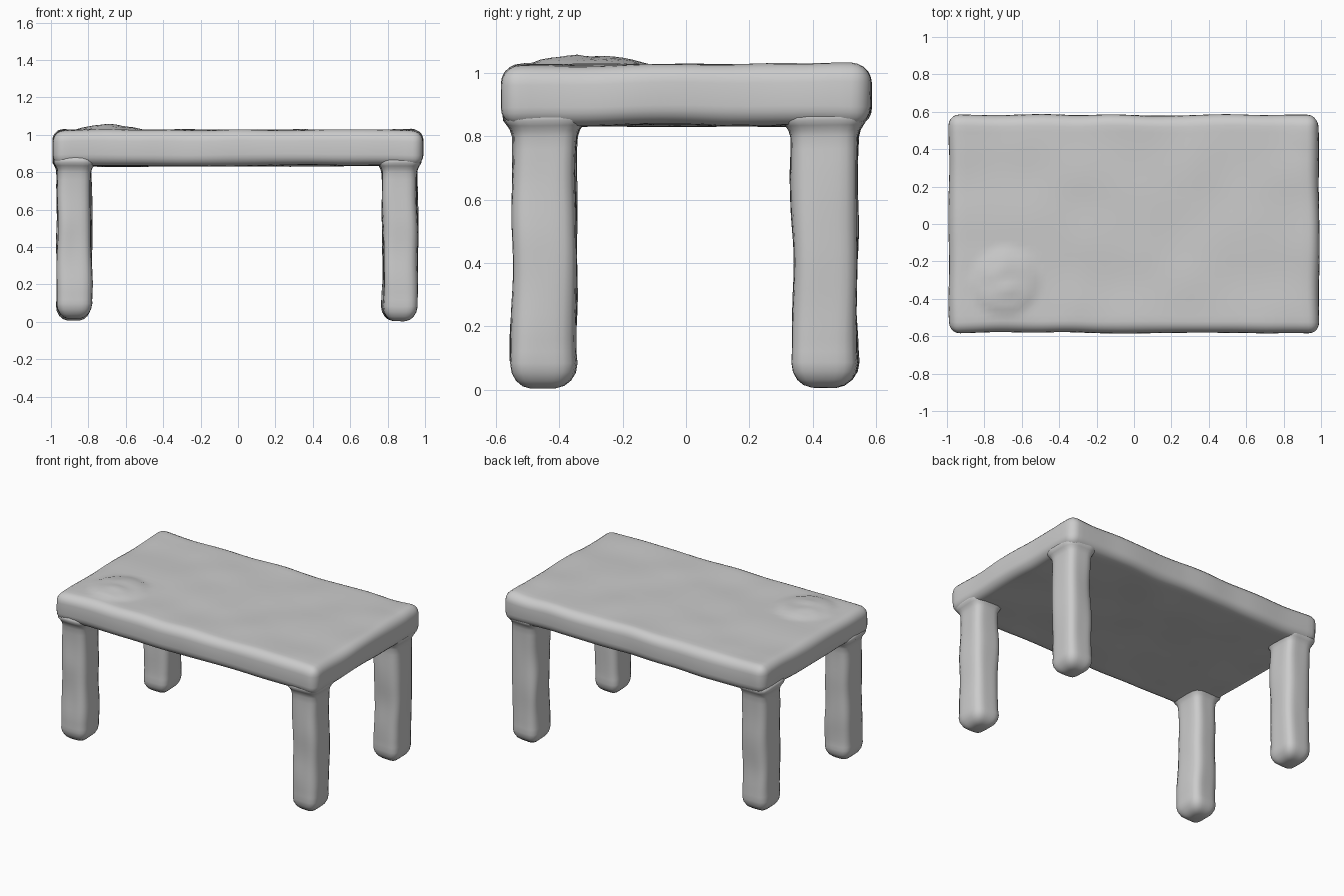
import bpy, bmesh, math
from mathutils import Vector, noise

cube = bpy.data.objects.get("Cube")
if cube:
    bpy.data.objects.remove(cube, do_unlink=True)

# One matte clay colour for the whole table
clay = bpy.data.materials.new("grey clay")
clay.use_nodes = True
CLAY = (0.6, 0.6, 0.6, 1)
clay.diffuse_color = CLAY
clay.node_tree.nodes["Principled BSDF"].inputs["Base Color"].default_value = CLAY


def wobble(p, amount, scale):
    """Hand-shaped unevenness."""
    return noise.noise_vector(Vector(p) * scale) * amount


def finish(bm, name):
    bmesh.ops.recalc_face_normals(bm, faces=bm.faces)
    mesh = bpy.data.meshes.new(name)
    bm.to_mesh(mesh)
    bm.free()
    mesh.materials.append(clay)
    obj = bpy.data.objects.new(name, mesh)
    bpy.context.collection.objects.link(obj)
    for poly in mesh.polygons:
        poly.use_smooth = True
    return obj


def add_tabletop():
    size = Vector((1.98, 1.165, 0.192))
    bm = bmesh.new()
    bmesh.ops.create_cube(bm, size=1)
    for v in bm.verts:
        v.co = v.co * size
    bmesh.ops.bevel(bm, geom=bm.edges[:], offset=0.06, segments=5,
                    profile=0.5, affect='EDGES')
    # Slice the slab into a grid so it can be made uneven
    for axis, count in ((0, 60), (1, 36)):
        normal = Vector((0, 0, 0))
        normal[axis] = 1
        for i in range(1, count):
            where = normal * (i / count - 0.5) * (size[axis] - 0.13)
            bmesh.ops.bisect_plane(bm, geom=bm.verts[:] + bm.edges[:] + bm.faces[:],
                                   plane_co=where, plane_no=normal)
    lump = Vector((-0.69, -0.31))
    for v in bm.verts:
        p = v.co.copy()
        v.co += wobble(p, 0.009, 3.5)
        v.co.z += 0.93
        # Low pressed lump in the front right corner of the top
        d = (p.xy - lump).length / 0.18
        if p.z > 0.08 and d < 1:
            v.co.z += 0.024 * (1 - d * d) ** 0.6 + 0.01 * noise.noise(p * 14) * (1 - d)
        # Slightly raised far left corner
        corner = (p.xy - Vector((0.93, 0.53))).length
        if p.z > 0:
            v.co.z += 0.008 * max(0, 1 - corner / 0.15)
    finish(bm, "tabletop")


def add_leg(name, x, y, foot):
    sides = 32
    # Height and half-width: rounded foot, straight shaft, flare into the slab
    profile = [(foot, 0.035), (foot + 0.008, 0.06), (foot + 0.025, 0.08),
               (foot + 0.05, 0.094), (foot + 0.08, 0.099)]
    profile += [(0.12 + 0.04 * i, 0.097) for i in range(17)]
    profile += [(0.80, 0.098), (0.82, 0.103), (0.835, 0.112), (0.85, 0.122), (0.88, 0.122)]
    bm = bmesh.new()
    rings = []
    for z, half in profile:
        ring = []
        for i in range(sides):
            a = math.tau * i / sides
            c, s = math.cos(a), math.sin(a)
            # Superellipse gives a rounded square section
            r = half / (abs(c) ** 4.5 + abs(s) ** 4.5) ** (1 / 4.5)
            p = Vector((x + r * c * 0.95, y + r * s * 1.05, z))
            shift = wobble(p, 0.013, 4)
            shift.z *= 0.3
            ring.append(bm.verts.new(p + shift))
        rings.append(ring)
    for low, high in zip(rings, rings[1:]):
        for i in range(sides):
            j = (i + 1) % sides
            bm.faces.new((low[i], low[j], high[j], high[i]))
    bm.faces.new(rings[0])
    bm.faces.new(rings[-1])
    finish(bm, name)


add_tabletop()
for side, x in (("right", -0.877), ("left", 0.865)):
    for end, y in (("front", -0.447), ("back", 0.437)):
        add_leg(f"{end}_{side}_leg", x, y, 0.018 if (side, end) == ("right", "front") else 0.005)
